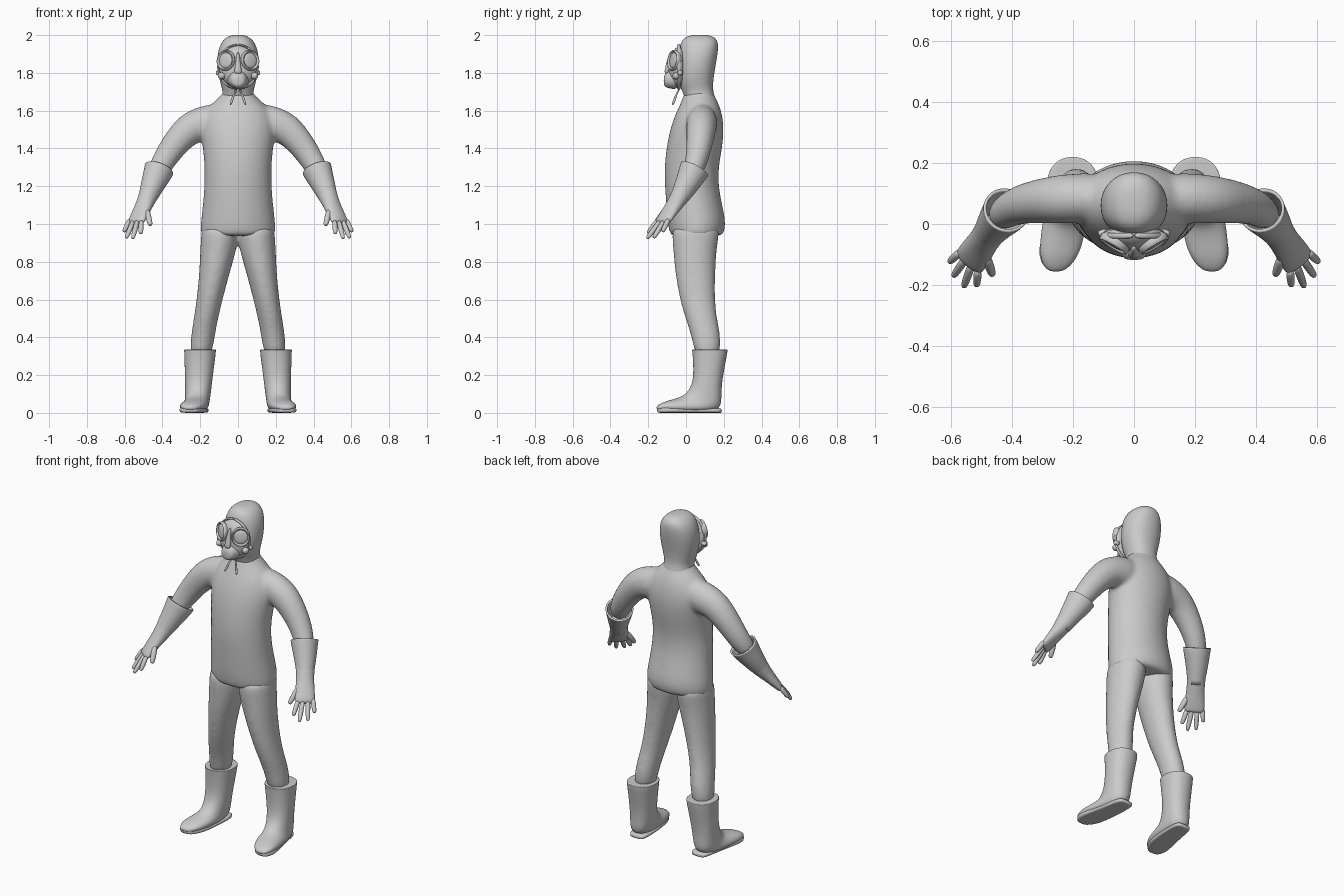
import bpy, bmesh, math
from mathutils import Vector as V

cube = bpy.data.objects.get("Cube")
if cube:
    bpy.data.objects.remove(cube)

grey = bpy.data.materials.new("plain grey")
grey.use_nodes = True
grey.diffuse_color = (0.6, 0.6, 0.6, 1)
grey.node_tree.nodes["Principled BSDF"].inputs["Base Color"].default_value = (0.6, 0.6, 0.6, 1)


def level(z, cx, hw, y0, y1):
    """Horizontal ring: height, centre x, half width, front and back y."""
    return V((cx, (y0 + y1) / 2, z)), V((hw, 0, 0)), V((0, (y1 - y0) / 2, 0))


def slant(front, back, cx, hw):
    """Tilted ring through a front and a back (y, z) point."""
    f, b = V((cx, *front)), V((cx, *back))
    return (f + b) / 2, V((hw, 0, 0)), (b - f) / 2


def tube(points, sizes, side):
    """Rings along a path; sizes are (along side, across side)."""
    pts, rings = [V(p) for p in points], []
    for i, p in enumerate(pts):
        d = (pts[min(i + 1, len(pts) - 1)] - pts[max(i - 1, 0)]).normalized()
        s = V(side)
        s = (s - d * s.dot(d)).normalized()
        rings.append((p, s * sizes[i][0], d.cross(s) * sizes[i][1]))
    return rings


def build(name, lofts, mirror=False, open_ends=False, sub=2, voxel=0, wall=0, n=16, square=1.0):
    bm = bmesh.new()
    for rings in lofts:
        loops = []
        for c, u, v in rings:
            loop = []
            for k in range(n):
                a = 2 * math.pi * k / n
                ca, sa = math.cos(a), math.sin(a)
                loop.append(bm.verts.new(c + u * math.copysign(abs(ca) ** square, ca)
                                         + v * math.copysign(abs(sa) ** square, sa)))
            loops.append(loop)
        for a, b in zip(loops, loops[1:]):
            for k in range(n):
                bm.faces.new((a[k], a[(k + 1) % n], b[(k + 1) % n], b[k]))
        if not open_ends:
            bm.faces.new(loops[0])
            bm.faces.new(loops[-1])
    bmesh.ops.recalc_face_normals(bm, faces=bm.faces)
    me = bpy.data.meshes.new(name)
    bm.to_mesh(me)
    bm.free()
    ob = bpy.data.objects.new(name, me)
    bpy.context.collection.objects.link(ob)
    me.materials.append(grey)
    if mirror:
        ob.modifiers.new("mirror", "MIRROR").use_mirror_merge = False
    if sub:
        ob.modifiers.new("round", "SUBSURF").levels = sub
        ob.modifiers["round"].render_levels = sub
    if wall:
        m = ob.modifiers.new("wall", "SOLIDIFY")
        m.thickness = wall
    if voxel:
        m = ob.modifiers.new("blend", "REMESH")
        m.mode, m.voxel_size, m.use_smooth_shade = "VOXEL", voxel, True
        m = ob.modifiers.new("soften", "SMOOTH")
        m.factor, m.iterations = 0.5, 10
    for p in me.polygons:
        p.use_smooth = True
    return ob


# Pullover: torso and both upper arms blended together
torso = [level(*r) for r in (
    (.935, 0, .19, -.075, .185), (.945, 0, .203, -.088, .2), (1.0, 0, .203, -.1, .217),
    (1.1, 0, .19, -.108, .195), (1.2, 0, .182, -.115, .175), (1.3, 0, .18, -.117, .175),
    (1.4, 0, .19, -.108, .195), (1.5, 0, .205, -.088, .205), (1.58, 0, .19, -.06, .195),
    (1.64, 0, .14, -.03, .175), (1.68, 0, .09, -.015, .15), (1.72, 0, .07, 0, .14))]
arm_path = [(.06, .085, 1.545), (.18, .085, 1.535), (.265, .08, 1.505), (.345, .07, 1.41),
            (.4, .055, 1.325), (.45, .015, 1.23)]
arm_size = [(.08, .1), (.085, .098), (.08, .088), (.07, .072), (.06, .064), (.05, .05)]
arm = tube(arm_path, arm_size, (0, 1, 0))
arm_r = [(V((-c.x, c.y, c.z)), V((-u.x, u.y, u.z)), V((-v.x, v.y, v.z))) for c, u, v in arm]
build("pullover", [torso, arm, arm_r], voxel=.011, sub=2)

# Trousers
leg = [level(*r) for r in (
    (1.0, .095, .098, -.07, .18), (.94, .097, .1, -.078, .178), (.87, .103, .099, -.07, .165),
    (.75, .123, .083, -.062, .157), (.6, .15, .07, -.035, .155), (.5, .17, .066, -.005, .165),
    (.4, .187, .064, .03, .188), (.28, .2, .06, .05, .18))]
build("trousers", [leg, [(V((-c.x, c.y, c.z)), u, v) for c, u, v in leg]], voxel=.011)

# Boots: shaft bending into a slightly turned-out foot
boot = [slant(*r) for r in (
    ((.03, .335), (.222, .335), .201, .086), ((.033, .315), (.22, .31), .201, .085),
    ((.04, .2), (.195, .19), .207, .075), ((.025, .135), (.188, .1), .211, .07),
    ((-.005, .1), (.19, .035), .215, .067), ((-.03, .085), (.15, .004), .22, .068),
    ((-.07, .072), (.02, .002), .232, .074), ((-.11, .062), (-.09, .004), .245, .067),
    ((-.145, .045), (-.14, .01), .253, .042), ((-.157, .032), (-.155, .018), .256, .018))]
build("boot", [boot[:1] + boot], mirror=True, square=.9)

# Soles
sole = [slant((y, z1), (y, 0), x, w) for y, x, w, z1 in (
    (.19, .208, .03, .022), (.18, .208, .052, .026), (.1, .213, .06, .026), (0, .227, .066, .028),
    (-.08, .243, .071, .03), (-.125, .253, .055, .03), (-.155, .256, .025, .03))]
build("boot_sole", [sole], mirror=True, square=.5, sub=1)

# Gloves: open flared cuff, wrist and flat palm
side = V((-.68, -.7, -.1))
glove_path = [(.418, .045, 1.29), (.425, .035, 1.27), (.455, 0, 1.2), (.485, -.045, 1.125),
              (.512, -.085, 1.068), (.538, -.122, 1.015), (.543, -.13, 1.0)]
glove_size = [(.079, .083), (.076, .08), (.062, .064), (.048, .046), (.055, .032),
              (.057, .024), (.052, .014)]
hand = tube(glove_path, glove_size, side)
build("glove_cuff", [hand[:4]], mirror=True, open_ends=True, wall=.01)
build("glove_palm", [hand[2:]], mirror=True)

# Fingers and thumb
digits = []
tips = [(.605, -.125, .958), (.592, -.172, .925), (.558, -.207, .922), (.515, -.203, .948)]
for i, tip in enumerate(tips):
    base = V((.54, -.12, 1.025)) + side * (.028 * i - .042)
    digits.append((base, V(tip), .0145))
digits.append((V((.485, -.105, 1.08)), V((.463, -.168, .992)), .017))
build("fingers", [tube([a, a.lerp(b, .5), a.lerp(b, .9), b],
                       [(r, r), (r, r), (r * .85, r * .85), (r * .5, r * .5)], side)
                  for a, b, r in digits], mirror=True, n=10, sub=1)

# Hood
build("hood", [[level(*r) for r in (
    (1.64, 0, .1, .0, .165), (1.69, 0, .08, -.015, .148), (1.73, 0, .09, -.035, .143),
    (1.79, 0, .107, -.045, .15), (1.86, 0, .114, -.042, .163), (1.92, 0, .107, -.038, .172),
    (1.965, 0, .088, -.028, .172), (1.992, 0, .058, -.005, .15), (2.002, 0, .025, .04, .11))]],
      square=.9)

# Mask: face shell and snout, both lofted forwards
shell = [(V((0, y, z)), V((w, 0, 0)), V((0, 0, h))) for y, z, w, h in (
    (-.01, 1.835, .108, .118), (-.04, 1.832, .104, .115), (-.065, 1.825, .08, .1),
    (-.083, 1.815, .045, .07), (-.09, 1.81, .015, .025))]
snout = [(V((0, y, z)), V((w, 0, 0)), V((0, 0, h))) for y, z, w, h in (
    (-.04, 1.765, .07, .055), (-.08, 1.765, .05, .05), (-.1, 1.763, .043, .042),
    (-.113, 1.76, .034, .034), (-.118, 1.758, .015, .015))]
bridge = tube([(0, -.075, 1.91), (0, -.092, 1.85), (0, -.105, 1.79)],
              [(.008, .012), (.012, .014), (.026, .014)], (1, 0, 0))
build("mask", [shell, snout, bridge])


def round_part(name, centre, axis, profile, tall=1.0):
    """Mirrored turned part; profile is (radius, distance along axis)."""
    d = V(axis).normalized()
    u = V((0, 0, 1)) - d * d.z
    u.normalize()
    v = d.cross(u)
    build(name, [[(V(centre) + d * t, u * r * tall, v * r) for r, t in profile]],
          mirror=True, sub=1)


# Eyepieces with raised rims, and cheek fittings
eye, look = (.064, -.064, 1.866), (.5, -.85, .12)
round_part("eye_rim", eye, look, [(.054, -.03), (.055, .006), (.051, .013), (.046, .013),
                                  (.043, .005), (.04, .002)], 1.05)
round_part("eye_lens", eye, look, [(.044, -.01), (.043, .004), (.03, .009), (.012, .011)], 1.05)
round_part("cheek_valve", (.085, -.05, 1.785), (.8, -.6, -.1),
           [(.02, -.02), (.02, .01), (.015, .014), (.013, .02), (.005, .021)])
round_part("strap_buckle", (.1, -.03, 1.8), (1, -.3, 0), [(.014, -.02), (.014, .015), (.006, .017)])

# Mask edge and hood drawstrings
edge = [(V((0, -.038, 1.832)) + V((.106 * math.cos(a), 0, .117 * math.sin(a))))
        for a in [math.pi * k / 12 - math.pi / 2 for k in range(13)]]
build("mask_edge", [tube(edge, [(.01, .006)] * 13, (0, 1, 0))], mirror=True, n=8, sub=1)
cord = tube([(.008, -.035, 1.715), (.02, -.05, 1.69), (.03, -.06, 1.66), (.041, -.072, 1.628)],
            [(.005, .005), (.005, .005), (.007, .007), (.007, .007)], (0, 1, 0))
build("drawstring", [cord], mirror=True, n=8, sub=1)
